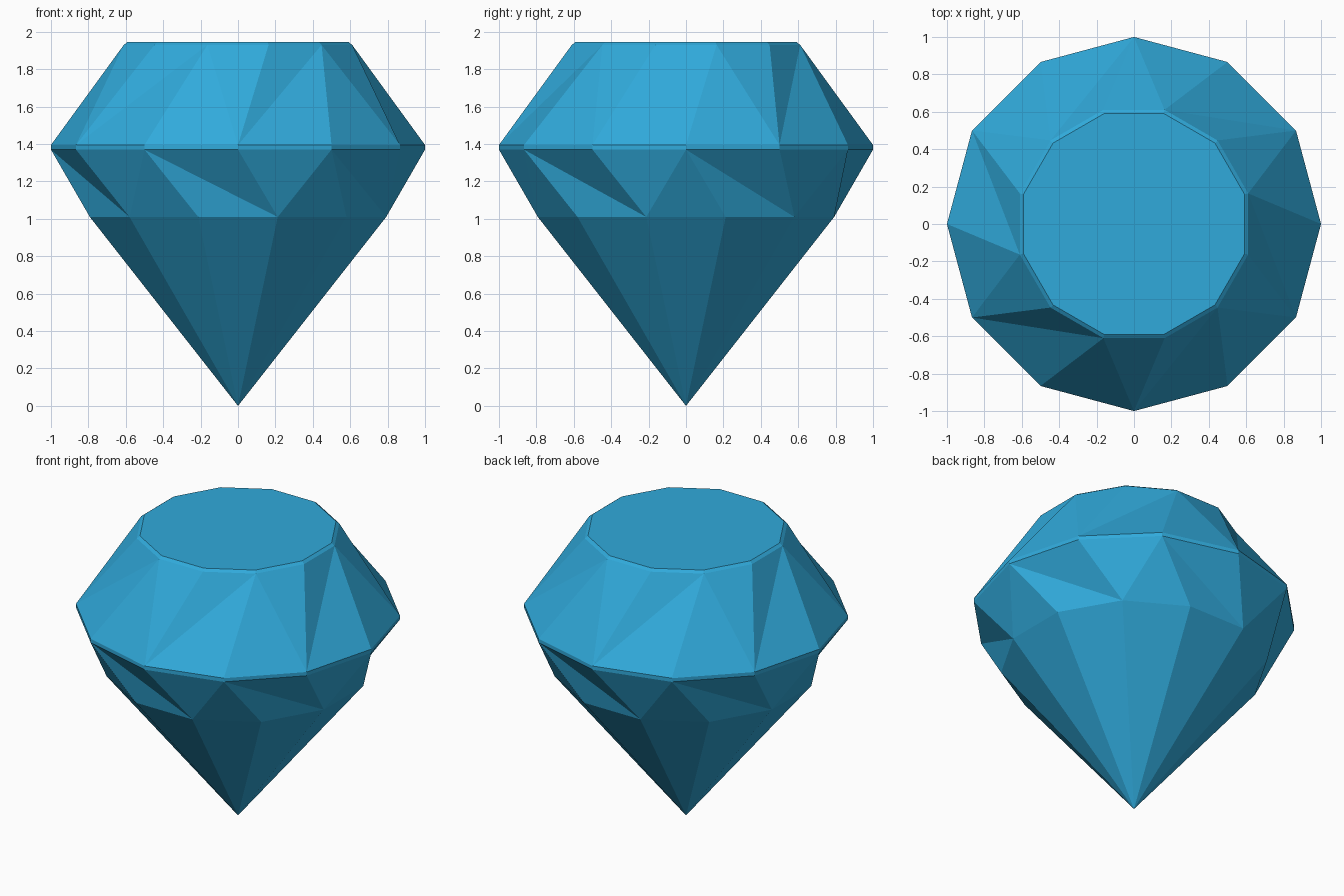
import bpy, bmesh, math

default = bpy.data.objects.get("Cube")
if default:
    bpy.data.objects.remove(default, do_unlink=True)

SIDES = 12
STEP = 2 * math.pi / SIDES

# One flat colour for the whole stone
blue = bpy.data.materials.new("gem_blue")
blue.use_nodes = True
color = (0.03, 0.402, 0.71, 1)
blue.diffuse_color = color
shader = next(n for n in blue.node_tree.nodes if n.type == 'BSDF_PRINCIPLED')
shader.inputs["Base Color"].default_value = color
shader.inputs["Roughness"].default_value = 0.5

bm = bmesh.new()


def ring(radius, z, turn=0.0):
    """A ring of twelve corners, turned by a part of one step."""
    angles = [(k + turn) * STEP for k in range(SIDES)]
    return [bm.verts.new((radius * math.cos(a), radius * math.sin(a), z)) for a in angles]


def straight_band(low, high):
    """Flat four-sided faces between two aligned rings."""
    for k in range(SIDES):
        n = (k + 1) % SIDES
        bm.faces.new((low[k], low[n], high[n], high[k]))


def facet_band(girdle, inner, long_parity):
    """Triangle facets whose diagonals alternate around the stone."""
    for k in range(SIDES):
        n = (k + 1) % SIDES
        if k % 2 == long_parity:
            bm.faces.new((girdle[k], girdle[n], inner[n]))
            bm.faces.new((girdle[k], inner[n], inner[k]))
        else:
            bm.faces.new((girdle[k], girdle[n], inner[k]))
            bm.faces.new((girdle[n], inner[n], inner[k]))


# Rings from the flat table down to the point
table = ring(0.612, 1.945, 0.5)
table_edge = ring(0.632, 1.93, 0.5)
girdle_top = ring(1.0, 1.395)
girdle_bottom = ring(1.0, 1.37)
belly = ring(0.82, 1.01, 0.5)
tip = bm.verts.new((0, 0, 0))

# Table and its narrow chamfer
bm.faces.new(table)
straight_band(table_edge, table)
# Crown, girdle and upper pavilion
facet_band(girdle_top, table_edge, 1)
straight_band(girdle_bottom, girdle_top)
facet_band(girdle_bottom, belly, 0)
# Long pavilion facets
for k in range(SIDES):
    bm.faces.new((belly[k], tip, belly[(k + 1) % SIDES]))

bmesh.ops.recalc_face_normals(bm, faces=bm.faces)
mesh = bpy.data.meshes.new("gemstone")
bm.to_mesh(mesh)
bm.free()
mesh.materials.append(blue)
gem = bpy.data.objects.new("gemstone", mesh)
bpy.context.collection.objects.link(gem)
